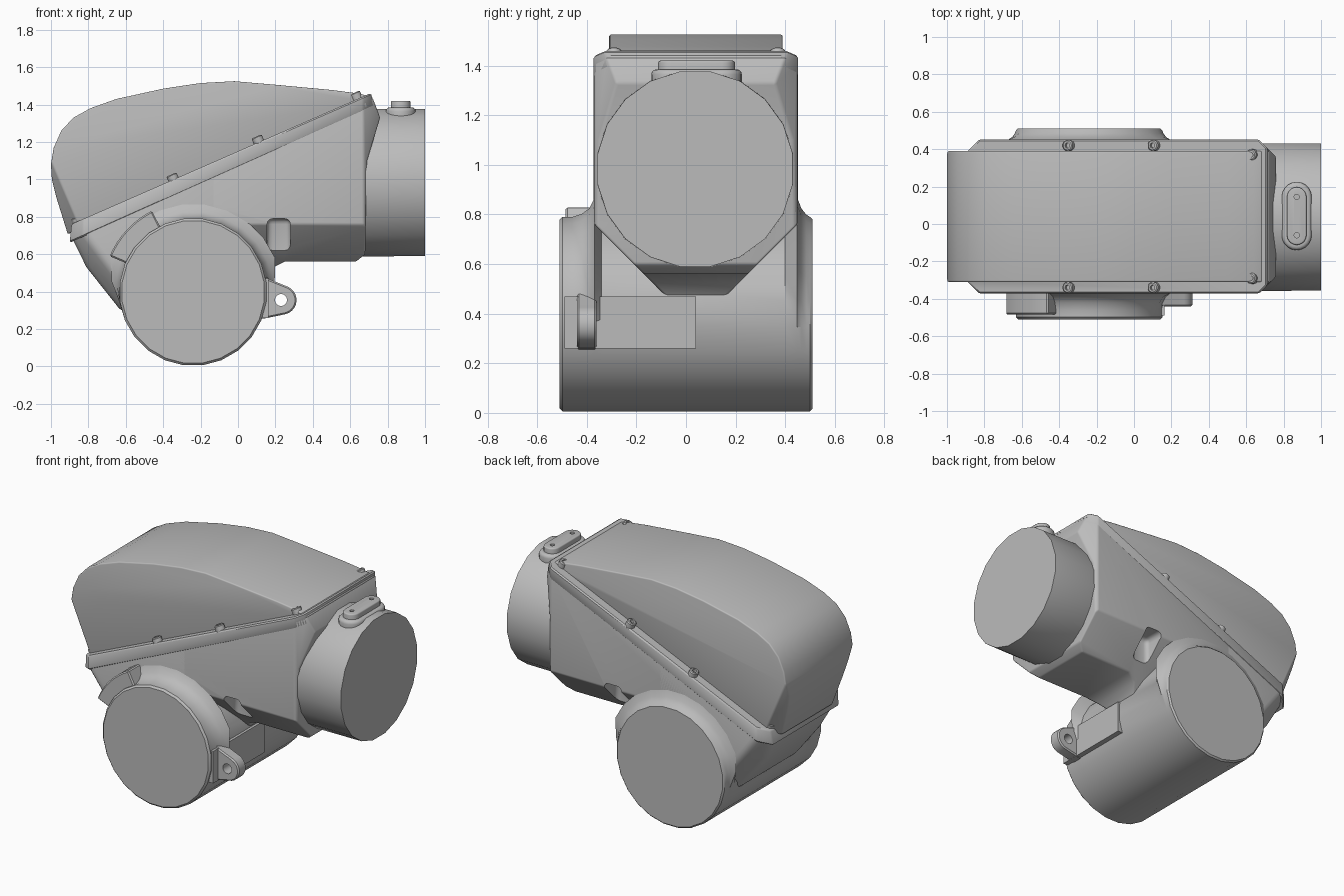
import bpy, bmesh
from math import sin, cos, pi, radians, atan
from mathutils import Matrix, Vector

cube = bpy.data.objects.get("Cube")
if cube:
    bpy.data.objects.remove(cube)

# One grey casting colour
grey = bpy.data.materials.new("housing_grey")
grey.use_nodes = True
colour = (0.5, 0.5, 0.5, 1)
grey.diffuse_color = colour
grey.node_tree.nodes["Principled BSDF"].inputs["Base Color"].default_value = colour

MID = 0.04            # middle of the casing in y
SIDE, LID_SIDE = 0.41, 0.35
SLOPE = 0.447         # tilt of the joint between casing and lid


def joint(x, lift=0):
    return x, 0.725 + SLOPE * (x + 0.87) + lift


def finish(name, bm, bevel=0, cutters=(), segments=3, angle=35):
    bmesh.ops.recalc_face_normals(bm, faces=bm.faces)
    mesh = bpy.data.meshes.new(name)
    bm.to_mesh(mesh)
    bm.free()
    ob = bpy.data.objects.new(name, mesh)
    bpy.context.collection.objects.link(ob)
    mesh.materials.append(grey)
    bpy.ops.object.select_all(action='DESELECT')
    ob.select_set(True)
    bpy.context.view_layer.objects.active = ob
    if bevel:
        m = ob.modifiers.new("round", 'BEVEL')
        m.width, m.segments, m.angle_limit = bevel, segments, radians(angle)
        bpy.ops.object.modifier_apply(modifier=m.name)
    for cutter in cutters:
        m = ob.modifiers.new("cut", 'BOOLEAN')
        m.operation, m.solver, m.object = 'DIFFERENCE', 'EXACT', cutter
        bpy.ops.object.modifier_apply(modifier=m.name)
        bpy.data.objects.remove(cutter)
    bpy.ops.object.shade_smooth_by_angle(angle=radians(32))
    return ob


def prism(name, pts, w0, w1, upright=False, cuts=(), **kw):
    """Outline in xz extruded along y, or in xy extruded along z."""
    bm = bmesh.new()

    def place(u, v, w):
        return (u, v, w) if upright else (u, w, v)
    face = bm.faces.new([bm.verts.new(place(u, v, w0)) for u, v in pts])
    new = bmesh.ops.extrude_face_region(bm, geom=[face])["geom"]
    move = Vector(place(0, 0, w1 - w0))
    bmesh.ops.translate(bm, vec=move, verts=[g for g in new if isinstance(g, bmesh.types.BMVert)])
    bmesh.ops.recalc_face_normals(bm, faces=bm.faces)
    # Each corner cut is made on the front and mirrored to the back
    for p, n in cuts:
        for s in (1, -1):
            co = Vector((p[0], MID + s * (p[1] - MID), p[2]))
            no = Vector((n[0], s * n[1], n[2]))
            res = bmesh.ops.bisect_plane(bm, geom=bm.verts[:] + bm.edges[:] + bm.faces[:],
                                         plane_co=co, plane_no=no, clear_outer=True)
            edges = [g for g in res["geom_cut"] if isinstance(g, bmesh.types.BMEdge)]
            bmesh.ops.holes_fill(bm, edges=edges)
    return finish(name, bm, **kw)


def lathe(name, profile, matrix, n=20, flare=None, **kw):
    """Turn (radius, height) rings and cap both ends."""
    bm = bmesh.new()
    rings = []
    for r, h in profile:
        ring = []
        for i in range(n):
            a = 2 * pi * (i + 0.5) / n
            rr = flare(r, a) if flare else r
            ring.append(bm.verts.new(matrix @ Vector((rr * cos(a), rr * sin(a), h))))
        rings.append(ring)
    for a, b in zip(rings, rings[1:]):
        for i in range(n):
            j = (i + 1) % n
            bm.faces.new((a[i], a[j], b[j], b[i]))
    bm.faces.new(rings[0])
    bm.faces.new(rings[-1])
    return finish(name, bm, **kw)


def arc(cx, cy, r, a0, a1, n):
    return [(cx + r * cos(radians(a0 + (a1 - a0) * i / n)),
             cy + r * sin(radians(a0 + (a1 - a0) * i / n))) for i in range(n + 1)]


def stadium(x, y0, y1, r):
    return arc(x, y1, r, 0, 180, 10) + arc(x, y0, r, 180, 360, 10)


def box(x0, x1, z0, z1):
    return [(x0, z0), (x1, z0), (x1, z1), (x0, z1)]


FRONT, BACK = MID - SIDE, MID + SIDE
right_corner = ((0.67, FRONT, 1), (1, -1, 0))
left_corner = ((-0.83, FRONT, 0.7), (-1, -1, 0))

# Lid with domed outline and clipped lower corners
lid_outline = [joint(-0.91), (-0.97, 0.9), (-0.995, 1.0), (-1.0, 1.08), (-0.985, 1.17),
               (-0.945, 1.26), (-0.88, 1.33), (-0.79, 1.38), (-0.65, 1.43), (-0.4, 1.485),
               (-0.2, 1.515), (-0.02, 1.525), (0.2, 1.506), (0.5, 1.478), (0.64, 1.46),
               (0.72, 1.44), joint(0.72, -0.03)]
lid_front = MID - LID_SIDE
prism("lid", lid_outline, lid_front, MID + LID_SIDE,
      cuts=[((-0.99, lid_front, 1.08), (-0.8, -0.7, -0.343))], bevel=0.035)

# Casing: tapered heel and long chest with chamfered underside
prism("casing_heel", [joint(-0.9), (-0.81, 0.53), (-0.62, 0.29), (-0.1, 0.3), joint(-0.1)],
      FRONT, BACK, cuts=[((-0.83, FRONT, 0.72), (-0.8, -0.8, -0.6))], bevel=0.03)

pockets = [prism("pocket_cutter", box(0.155, 0.28, 0.5, 0.79), y0, y1, bevel=0.03)
           for y0, y1 in ((-0.6, MID - 0.27), (MID + 0.27, 0.7))]
for p in pockets:
    p.hide_render = True
chest = [joint(-0.4), (-0.4, 0.5), (0.11, 0.42), (0.14, 0.47), (0.18, 0.525), (0.25, 0.56),
         (0.63, 0.56), (0.68, 0.6), (0.69, 1.1), (0.76, 1.33), joint(0.72)]
prism("casing_chest", chest, FRONT, BACK,
      cuts=[((0.4, FRONT, 0.76), (0, -1, -1)), right_corner], bevel=0.035, cutters=pockets)

# Sloping rim under the lid
prism("rim", [joint(-0.9, -0.05), joint(0.73, -0.05), joint(0.71, 0.03), joint(-0.89, 0.045)],
      FRONT - 0.002, BACK + 0.002, cuts=[right_corner, left_corner], bevel=0.008, segments=1)

# Rim bolts with sunken sockets
tilt = Matrix.Rotation(-atan(SLOPE), 4, 'Y')
for side, s in (("front", -1), ("back", 1)):
    for i, x in enumerate((-0.84, -0.33, 0.125, 0.65)):
        inset = 0.31 if i == 0 else (0.325 if i == 3 else 0.375)
        x1, z = joint(x)
        lathe(f"{side}_bolt_{i + 1}",
              [(0.03, -0.02), (0.03, 0.06), (0.024, 0.065), (0.014, 0.065), (0.014, 0.045)],
              Matrix.Translation((x1, MID + s * (inset + 0.005), z)) @ tilt, 14)


# Cross drum, flaring into the casing over its upper half
def flare(r, a):
    w = min(1, max(0, (0.15 - sin(a)) / 0.5))
    return r if r < 0.396 else 0.395 + (r - 0.395) * w


drum = [(0.383, -0.51), (0.395, -0.498), (0.395, -0.46), (0.408, -0.42), (0.43, -0.39),
        (0.475, -0.368), (0.395, -0.34), (0.395, 0.4), (0.475, 0.448), (0.43, 0.465),
        (0.405, 0.485), (0.395, 0.5), (0.385, 0.51)]
lathe("drum", drum, Matrix.Translation((-0.24, 0, 0.398)) @ Matrix.Rotation(-pi / 2, 4, 'X'),
      24, flare)

# Round side port
lathe("port", [(0.36, 0.5), (0.4, 0.6), (0.398, 1.0)],
      Matrix.Translation((0, 0.037, 0.983)) @ Matrix.Rotation(pi / 2, 4, 'Y'), 20)

# Pad on the port with two screw holes
holes = [lathe("hole_cutter", [(0.014, 1.39), (0.014, 1.5)], Matrix.Translation((0.87, y, 0)), 12)
         for y in (-0.06, 0.145)]
for h in holes:
    h.hide_render = True
prism("port_pad", stadium(0.87, -0.06, 0.145, 0.052), 1.3, 1.42, True, bevel=0.008, cutters=holes)
prism("port_pad_base", stadium(0.87, -0.06, 0.145, 0.08), 1.3, 1.385, True, bevel=0.02)

# Mounting lug with an eye, and its backing strip on the drum
eye = prism("eye_cutter", arc(0.23, 0.355, 0.032, 0, 345, 23), -0.6, -0.2)
eye.hide_render = True
lug = [(0.08, 0.25), (0.15, 0.258)] + arc(0.235, 0.355, 0.078, -75, 65, 10) + [(0.17, 0.465), (0.08, 0.53)]
prism("lug", lug, -0.44, -0.36, bevel=0.008, segments=1, cutters=[eye])
prism("lug_strip", box(0.05, 0.163, 0.26, 0.47), -0.49, 0.04)

# Curved stop on the drum's upper shoulder
stop = arc(-0.24, 0.4, 0.485, 117, 157, 8) + arc(-0.24, 0.4, 0.33, 157, 117, 8)
prism("drum_stop", stop, -0.485, -0.35, bevel=0.008, segments=1)
